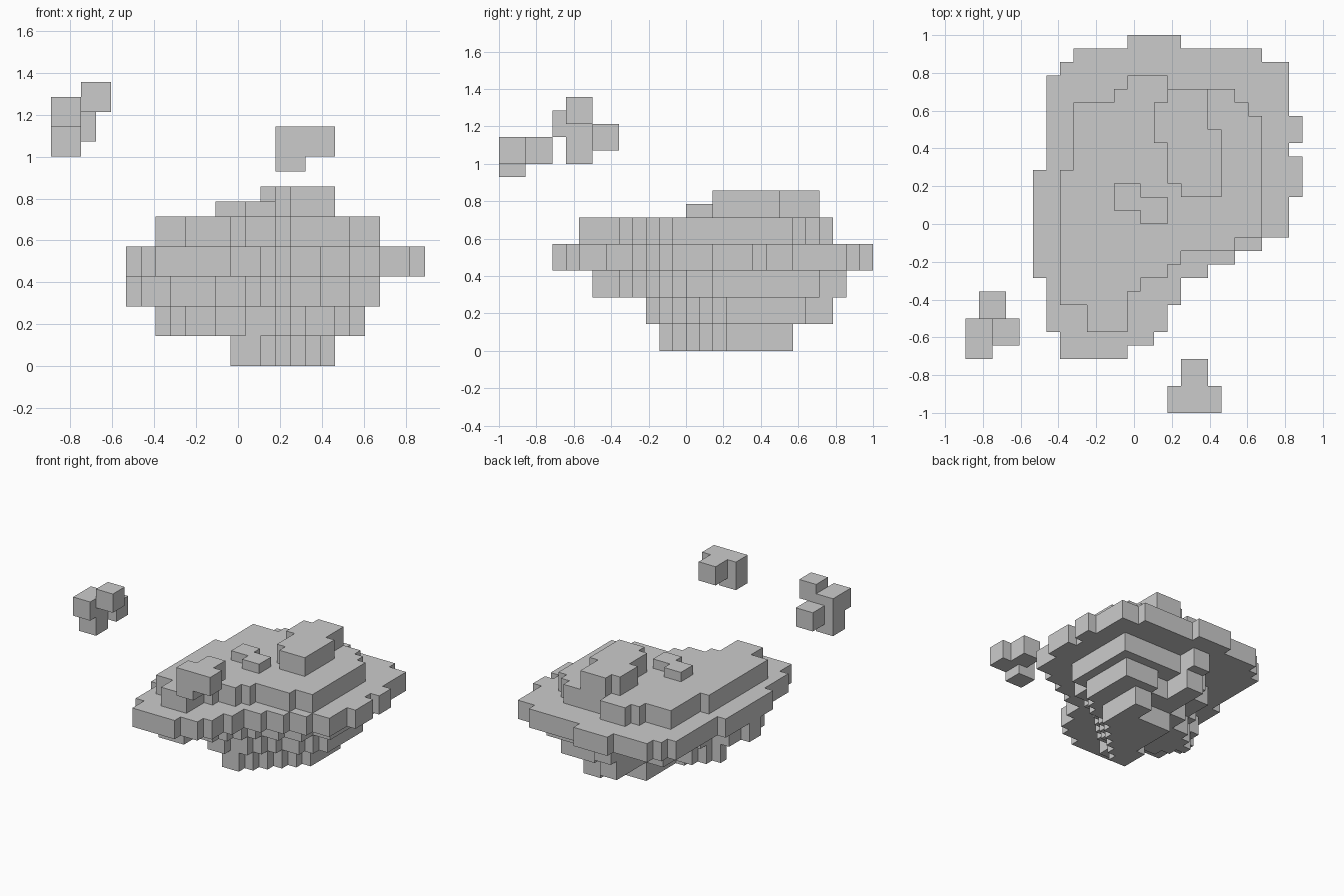
import bpy
import bmesh

UNIT = 1 / 14  # size of one building block

default_cube = bpy.data.objects.get("Cube")
if default_cube:
    bpy.data.objects.remove(default_cube, do_unlink=True)

stone = bpy.data.materials.new("stone_grey")
stone.use_nodes = True
colour = (0.6, 0.6, 0.6, 1)
stone.diffuse_color = colour
stone.node_tree.nodes["Principled BSDF"].inputs["Base Color"].default_value = colour


def add_slab(bm, corners, bottom, top):
    """Extrude a stepped outline; each corner is joined to the next by a
    horizontal run followed by a vertical one."""
    outline = []
    for (x, y), (next_x, _) in zip(corners, corners[1:] + corners[:1]):
        outline += [(x, y), (next_x, y)]
    verts = [bm.verts.new(((x - 0.5) * UNIT, y * UNIT, bottom * UNIT)) for x, y in outline]
    face = bm.faces.new(verts)
    result = bmesh.ops.extrude_face_region(bm, geom=[face])
    raised = [v for v in result["geom"] if isinstance(v, bmesh.types.BMVert)]
    bmesh.ops.translate(bm, verts=raised, vec=(0, 0, (top - bottom) * UNIT))


def finish(name, bm):
    bmesh.ops.recalc_face_normals(bm, faces=bm.faces[:])
    mesh = bpy.data.meshes.new(name)
    bm.to_mesh(mesh)
    bm.free()
    mesh.materials.append(stone)
    obj = bpy.data.objects.new(name, mesh)
    bpy.context.collection.objects.link(obj)
    return obj


def slab(name, corners, bottom, top):
    bm = bmesh.new()
    add_slab(bm, corners, bottom, top)
    return finish(name, bm)


def boxes(name, blocks):
    """Join boxes given as x range, y range and z range."""
    bm = bmesh.new()
    for (left, right), (front, back), (bottom, top) in blocks:
        add_slab(bm, [(left, front), (right, back)], bottom, top)
    return finish(name, bm)


# Tapering underside of the floating island
slab("island_base", [
    (0, -2), (2, -1), (3, 0), (4, 1), (5, 2), (6, 3), (7, 8),
    (5, 6), (1, 1)], 0, 2)
slab("island_lower_tier", [
    (-1, -3), (1, -2), (3, -1), (4, 0), (5, 1), (7, 2), (8, 3), (9, 9),
    (5, 8), (3, 11), (1, 6), (-1, 4), (-3, 3), (-4, 2), (-5, 1), (-4, 0),
    (-3, -1)], 2, 4)
slab("island_middle_tier", [
    (-4, -7), (-1, -5), (1, -4), (2, -3), (3, -2), (4, -1), (6, 0), (8, 2),
    (10, 10), (3, 12), (1, 9), (-1, 7), (-3, 4), (-4, 2), (-6, -4)], 4, 6)
boxes("hanging_rock", [((-7, -5), (-2, 0), (4, 6))])

# Wide rim and the ground above it
slab("island_rim", [
    (-5, -10), (0, -9), (2, -8), (3, -6), (4, -4), (6, -3), (8, -2),
    (10, -1), (12, 2), (13, 5), (12, 6), (13, 8), (12, 12), (10, 13),
    (4, 14), (0, 13), (-4, 12), (-5, 11), (-6, 4), (-7, -4), (-6, -8)], 6, 8)
slab("island_ground", [
    (-3, -8), (0, -5), (1, -4), (3, -3), (4, -2), (8, -1), (10, 8), (9, 9),
    (8, 10), (3, 11), (0, 10), (-1, 9), (-4, 4), (-5, -6)], 8, 10)

# Raised features on the ground
slab("hill", [(4, 2), (7, 7), (6, 10), (3, 9), (2, 6), (3, 3)], 10, 12)
boxes("low_rock", [
    ((-1, 1), (1, 3), (10, 11)),
    ((1, 3), (0, 2), (10, 11))])

# Loose rocks floating beside the island
boxes("floating_rock_right", [
    ((-12, -10), (-10, -7), (16, 18)),
    ((-12, -10), (-9, -7), (14, 16)),
    ((-10, -8), (-9, -7), (17, 19)),
    ((-11, -9), (-7, -5), (15, 17))])
boxes("floating_rock_front", [
    ((3, 5), (-14, -12), (13, 16)),
    ((5, 7), (-14, -12), (14, 16)),
    ((4, 6), (-12, -10), (14, 16))])
